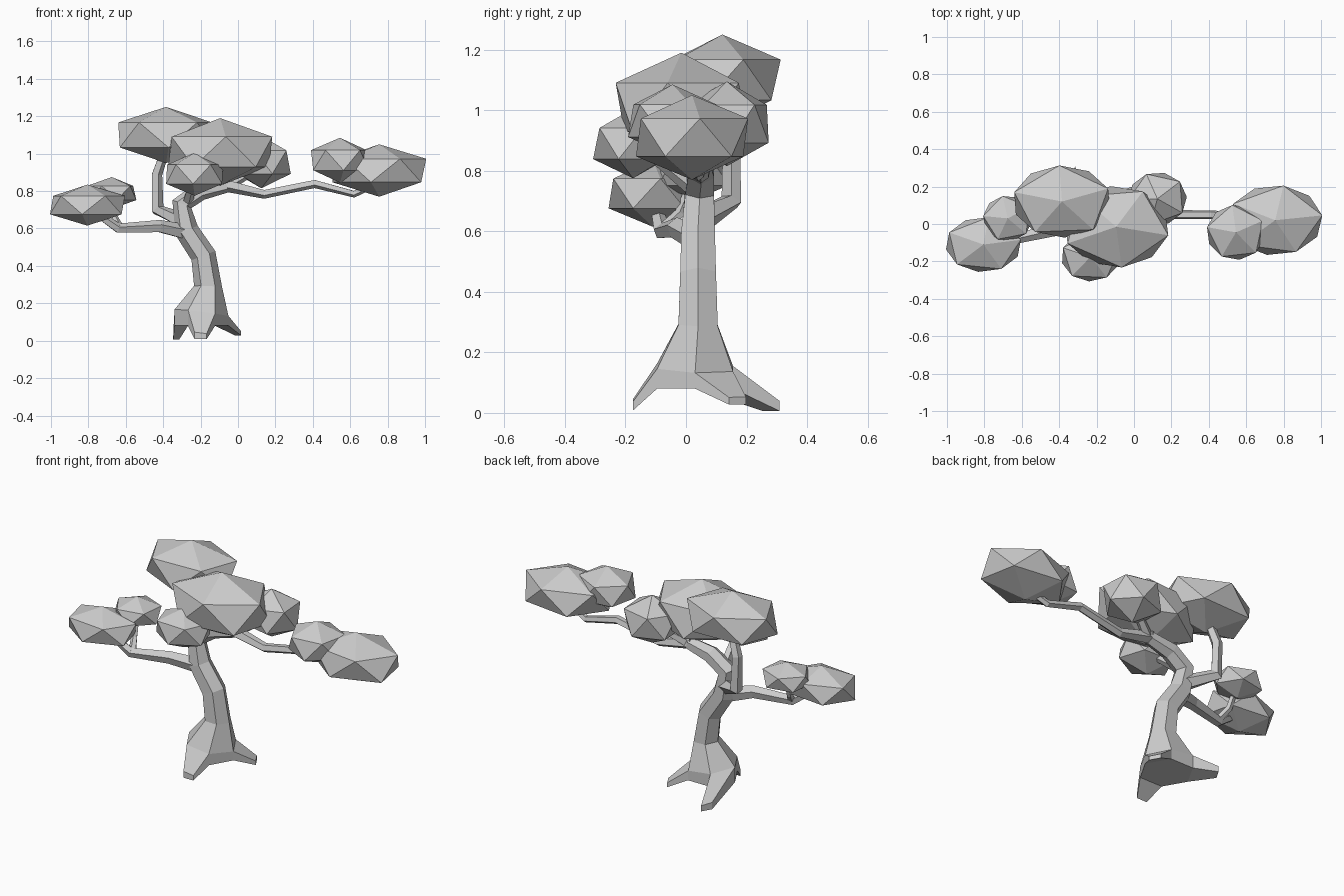
import bpy
import bmesh
from math import cos, sin, radians, tau
from mathutils import Vector, Matrix

cube = bpy.data.objects.get("Cube")
if cube:
    bpy.data.objects.remove(cube, do_unlink=True)

GREY = (0.6, 0.6, 0.6, 1.0)
grey = bpy.data.materials.new("plain grey")
grey.use_nodes = True
grey.diffuse_color = GREY
grey.node_tree.nodes["Principled BSDF"].inputs["Base Color"].default_value = GREY


def finish(bm, name):
    bmesh.ops.recalc_face_normals(bm, faces=bm.faces)
    mesh = bpy.data.meshes.new(name)
    bm.to_mesh(mesh)
    bm.free()
    mesh.materials.append(grey)
    obj = bpy.data.objects.new(name, mesh)
    bpy.context.collection.objects.link(obj)
    return obj


def sweep(bm, path, sides):
    """Faceted tube through (x, y, z, radius) points; returns its rows of side faces."""
    pts = [Vector(p[:3]) for p in path]
    dirs = [(b - a).normalized() for a, b in zip(pts, pts[1:])]
    rings = []
    for i, p in enumerate(pts):
        t = (dirs[max(i - 1, 0)] + dirs[min(i, len(dirs) - 1)]).normalized()
        u = Vector((0, 1, 0))
        u = (u - t * u.dot(t)).normalized()
        v = u.cross(t)
        angles = [tau * k / sides for k in range(sides)]
        rings.append([bm.verts.new(p + path[i][3] * (v * cos(a) + u * sin(a))) for a in angles])
    rows = []
    for low, high in zip(rings, rings[1:]):
        rows.append([bm.faces.new((low[k], low[(k + 1) % sides], high[(k + 1) % sides], high[k]))
                     for k in range(sides)])
    bm.faces.new(rings[0][::-1])
    bm.faces.new(rings[-1])
    return rows


# Trunk, with alternate base faces pulled out into three roots
bm = bmesh.new()
rows = sweep(bm, [
    (-0.195, 0.03, 0.08, 0.145), (-0.195, 0.03, 0.15, 0.145), (-0.16, 0.04, 0.29, 0.075),
    (-0.185, 0.04, 0.455, 0.068), (-0.275, 0.04, 0.59, 0.064), (-0.3, 0.045, 0.73, 0.055),
    (-0.2, 0.05, 0.8, 0.05), (-0.06, 0.05, 0.83, 0.038)], 6)
tips = [(0.0, 0.17, 0.04), (-0.33, 0.28, 0.025), (-0.2, -0.175, 0.025)]
for face, tip in zip(rows[0][::2], tips):
    root = bmesh.ops.extrude_discrete_faces(bm, faces=[face])["faces"][0]
    middle = root.calc_center_median()
    for vert in root.verts:
        vert.co = Vector(tip) + (vert.co - middle) * 0.45
finish(bm, "trunk")

# Branches
branches = {
    "long_left_branch": [(-0.08, 0.05, 0.835, 0.036), (0.14, 0.05, 0.785, 0.026),
                         (0.41, 0.05, 0.84, 0.024), (0.62, 0.04, 0.785, 0.02),
                         (0.74, 0.02, 0.84, 0.018)],
    "low_right_branch": [(-0.26, 0.04, 0.575, 0.045), (-0.42, -0.03, 0.61, 0.036),
                         (-0.64, -0.08, 0.6, 0.028), (-0.77, -0.1, 0.69, 0.02)],
    "low_right_twig": [(-0.63, -0.08, 0.6, 0.022), (-0.66, -0.02, 0.66, 0.018),
                       (-0.67, 0.02, 0.76, 0.015)],
    "upright_branch": [(-0.29, 0.05, 0.64, 0.045), (-0.43, 0.15, 0.7, 0.036),
                       (-0.435, 0.15, 0.89, 0.03), (-0.39, 0.13, 1.02, 0.025)],
    "front_twig": [(-0.27, 0.03, 0.74, 0.03), (-0.24, -0.12, 0.86, 0.02)],
    "back_twig": [(-0.05, 0.05, 0.83, 0.03), (0.1, 0.13, 0.92, 0.02)],
}
for name, path in branches.items():
    bm = bmesh.new()
    sweep(bm, path, 5)
    finish(bm, name)

# Foliage clumps: centre, half size, turn in degrees
clumps = {
    "low_right_foliage": ((-0.805, -0.11, 0.725), (0.2, 0.145, 0.11), 10),
    "low_right_small_foliage": ((-0.675, 0.03, 0.79), (0.13, 0.12, 0.085), 30),
    "top_foliage": ((-0.385, 0.12, 1.1), (0.26, 0.19, 0.15), 21),
    "centre_foliage": ((-0.095, -0.015, 1.01), (0.28, 0.215, 0.18), 60),
    "front_foliage": ((-0.232, -0.175, 0.89), (0.155, 0.13, 0.115), 15),
    "back_foliage": ((0.125, 0.135, 0.955), (0.155, 0.14, 0.14), 40),
    "left_small_foliage": ((0.545, -0.045, 0.965), (0.155, 0.145, 0.12), 25),
    "left_foliage": ((0.755, 0.02, 0.91), (0.25, 0.185, 0.14), 8),
}
for name, (centre, (sx, sy, sz), turn) in clumps.items():
    bm = bmesh.new()
    shape = (Matrix.Translation(centre) @ Matrix.Diagonal((sx / 0.88, sy / 0.88, sz, 1))
             @ Matrix.Rotation(radians(turn), 4, "Z"))
    bmesh.ops.create_icosphere(bm, subdivisions=1, radius=1, matrix=shape)
    finish(bm, name)
